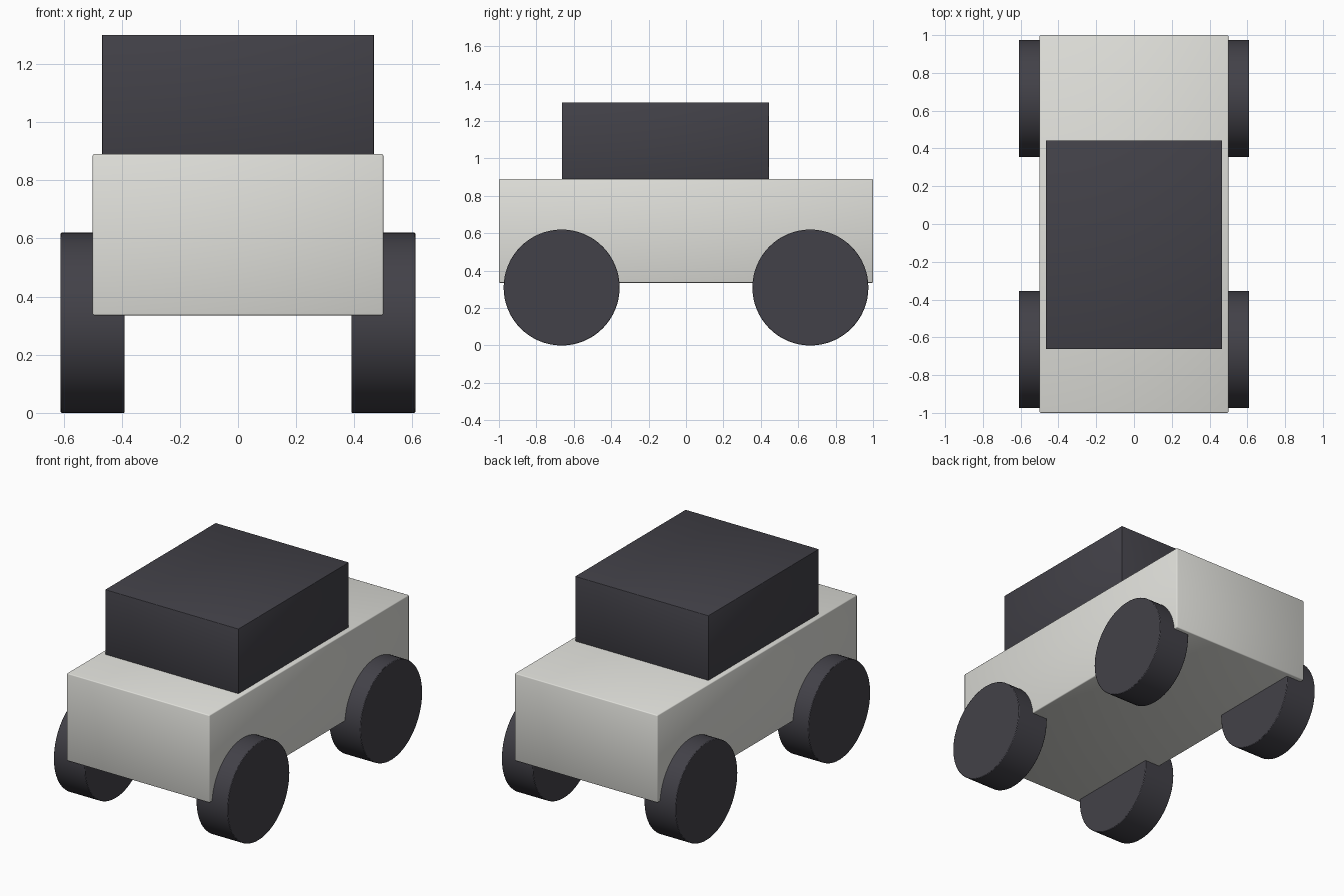
import bpy
import math

cube = bpy.data.objects.get("Cube")
if cube:
    bpy.data.objects.remove(cube, do_unlink=True)


def make_material(name, rgb):
    mat = bpy.data.materials.new(name)
    mat.use_nodes = True
    mat.diffuse_color = (*rgb, 1)
    mat.node_tree.nodes["Principled BSDF"].inputs["Base Color"].default_value = (*rgb, 1)
    return mat


light_grey = make_material("light grey", (0.75, 0.75, 0.71))
charcoal = make_material("charcoal", (0.055, 0.053, 0.065))


def finish(obj, name, mat, bevel):
    """Name, colour and slightly soften the edges of a part."""
    obj.name = name
    obj.data.materials.append(mat)
    mod = obj.modifiers.new("soft edges", "BEVEL")
    mod.width = bevel
    mod.segments = 2
    mod.limit_method = "ANGLE"
    mod.angle_limit = math.radians(40)


def box(name, mat, low, high, bevel):
    centre = [(a + b) / 2 for a, b in zip(low, high)]
    bpy.ops.mesh.primitive_cube_add(size=1, location=centre)
    obj = bpy.context.object
    obj.scale = [b - a for a, b in zip(low, high)]
    bpy.ops.object.transform_apply(location=False, rotation=False, scale=True)
    bpy.ops.object.shade_smooth()
    finish(obj, name, mat, bevel)


# Body and cabin
box("body", light_grey, (-0.5, -1, 0.335), (0.5, 1, 0.89), 0.006)
box("cabin", charcoal, (-0.467, -0.663, 0.88), (0.467, 0.443, 1.3), 0.002)

# Four wheels
for side, sx in (("left", 1), ("right", -1)):
    for end, sy in (("front", -1), ("back", 1)):
        bpy.ops.mesh.primitive_cylinder_add(
            vertices=64, radius=0.31, depth=0.22,
            location=(sx * 0.5, sy * 0.665, 0.31), rotation=(0, math.pi / 2, 0))
        wheel = bpy.context.object
        bpy.ops.object.shade_smooth_by_angle(angle=math.radians(30))
        finish(wheel, f"{end}_{side}_wheel", charcoal, 0.004)
